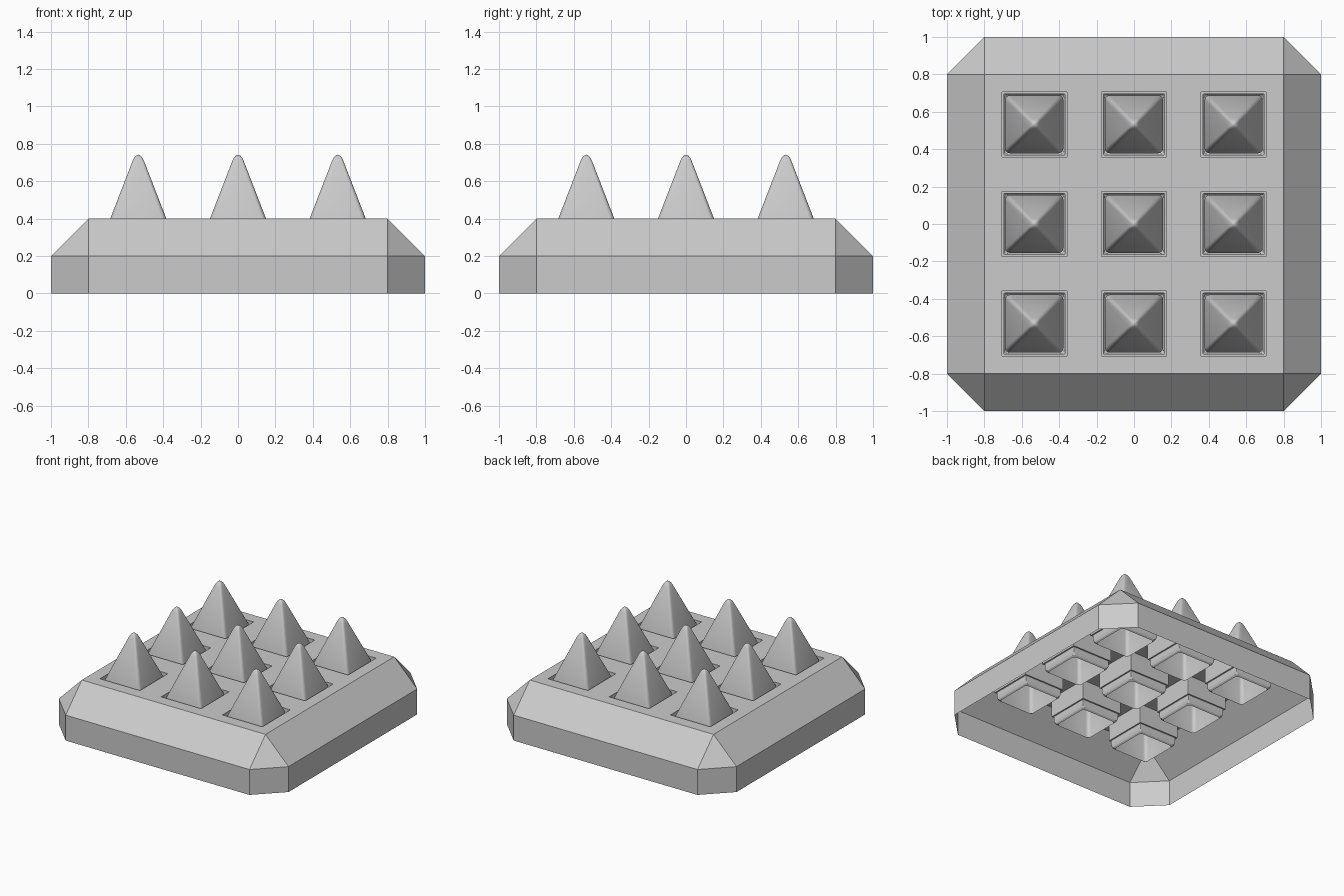
import bpy, bmesh, math

if "Cube" in bpy.data.objects:
    bpy.data.objects.remove(bpy.data.objects["Cube"])

PITCH, HOLE = 0.533, 0.174


def finish(bm, name):
    bmesh.ops.remove_doubles(bm, verts=bm.verts, dist=1e-5)
    bmesh.ops.recalc_face_normals(bm, faces=bm.faces)
    mesh = bpy.data.meshes.new(name)
    bm.to_mesh(mesh)
    bm.free()
    ob = bpy.data.objects.new(name, mesh)
    bpy.context.collection.objects.link(ob)
    return ob


def rounded_square(h, r, seg=4):
    pts = []
    for q in range(4):
        a0 = q * math.pi / 2
        cx = (h - r) * (1 if q in (0, 3) else -1)
        cy = (h - r) * (1 if q < 2 else -1)
        for i in range(seg + 1):
            a = a0 + i / seg * math.pi / 2
            pts.append((cx + r * math.cos(a), cy + r * math.sin(a)))
    return pts


def loft(name, profile):
    """Join rounded-square sections given as (half width, corner radius, z)."""
    bm = bmesh.new()
    rings = [[bm.verts.new((x, y, z)) for x, y in rounded_square(h, r)] for h, r, z in profile]
    n = len(rings[0])
    for a, b in zip(rings, rings[1:]):
        for i in range(n):
            j = (i + 1) % n
            bm.faces.new((a[i], a[j], b[j], b[i]))
    bmesh.ops.remove_doubles(bm, verts=bm.verts, dist=2e-5)
    return finish(bm, name)


# open-bottomed base shell: walls, bevelled shoulders, clipped corners
bm = bmesh.new()
for q in range(4):
    def p(x, y, z, c=round(math.cos(q * math.pi / 2)), s=round(math.sin(q * math.pi / 2))):
        return bm.verts.new((c * x - s * y, s * x + c * y, z))
    bm.faces.new([p(-.8, -1, 0), p(.8, -1, 0), p(.8, -1, .2), p(-.8, -1, .2)])
    bm.faces.new([p(.8, -1, 0), p(1, -.8, 0), p(1, -.8, .2), p(.8, -1, .2)])
    bm.faces.new([p(-.8, -1, .2), p(.8, -1, .2), p(.8, -.8, .4), p(-.8, -.8, .4)])
    bm.faces.new([p(.8, -1, .2), p(1, -.8, .2), p(.8, -.8, .4)])

# top plate with nine square holes
cuts = [-.8] + [k * PITCH + s * HOLE for k in (-1, 0, 1) for s in (-1, 1)] + [.8]
for i in range(7):
    for j in range(7):
        if i % 2 and j % 2:
            continue
        bm.faces.new([bm.verts.new((x, y, .4)) for x, y in (
            (cuts[i], cuts[j]), (cuts[i + 1], cuts[j]),
            (cuts[i + 1], cuts[j + 1]), (cuts[i], cuts[j + 1]))])
finish(bm, "base_shell")

# socket: hanging square wall, ledge and stepped lower rim
socket = loft("socket", [(HOLE, .0005, .4), (HOLE, .0005, .25), (.163, .004, .25),
                         (.163, .004, .21), (.158, .015, .19), (.148, .025, .18)])

# hollow spike with softened edges and a rounded tip
spike = loft("spike", [(.148, .025, .18), (.155, .025, .20), (.155, .025, .387),
                       (.030, .014, .71), (.022, .012, .726),
                       (.011, .008, .738), (.00001, .000005, .742)])
bpy.context.view_layer.objects.active = spike
spike.select_set(True)
bpy.ops.object.shade_smooth_by_angle(angle=math.radians(30))

# repeat sockets and spikes over the three by three grid
for part in (socket, spike):
    for i in (-1, 0, 1):
        for j in (-1, 0, 1):
            ob = part
            if (i, j) != (0, 0):
                ob = part.copy()
                bpy.context.collection.objects.link(ob)
            ob.location = (i * PITCH, j * PITCH, 0)
